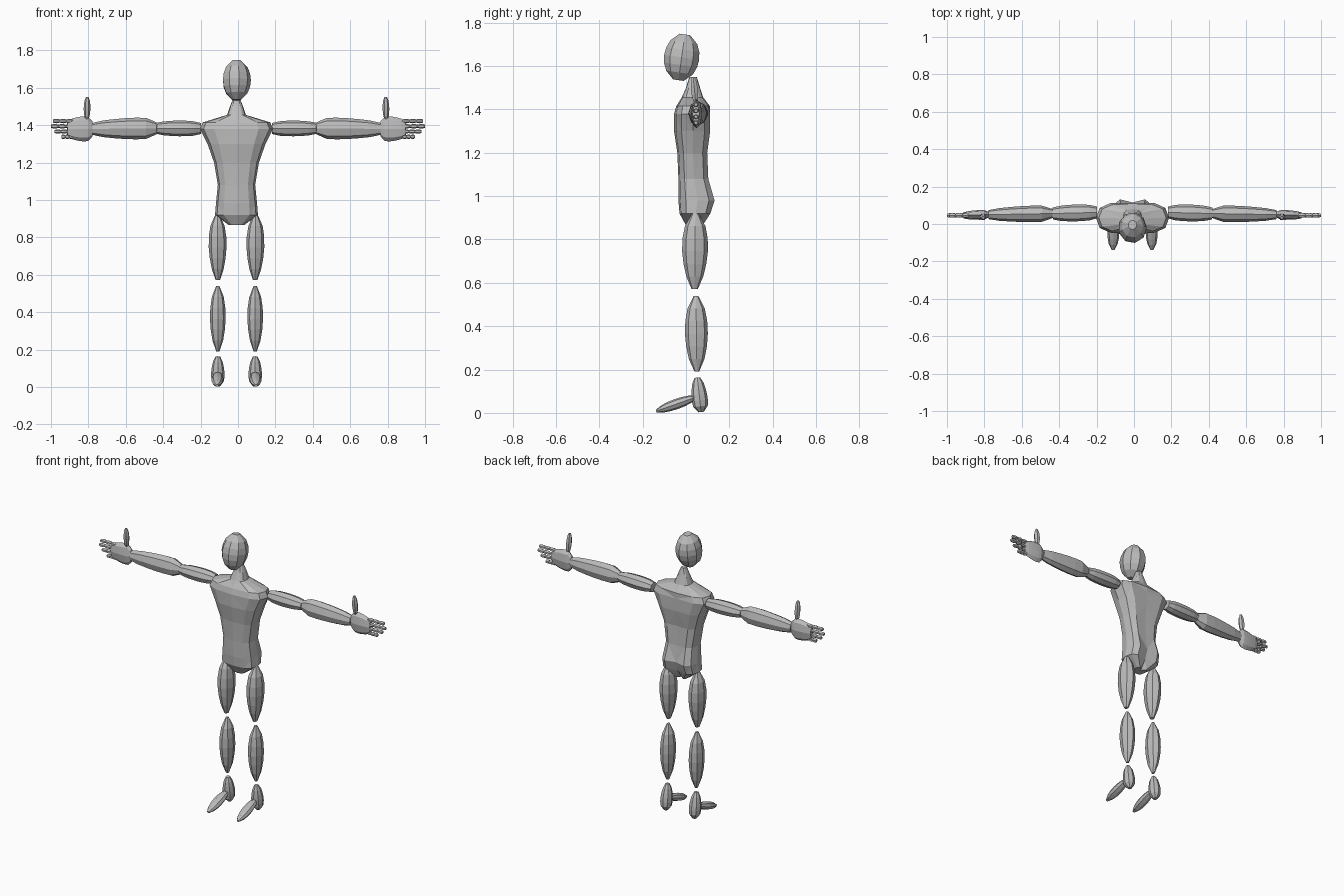
import bpy
import bmesh
from math import cos, sin, pi, copysign
from mathutils import Vector

cube = bpy.data.objects.get("Cube")
if cube:
    bpy.data.objects.remove(cube)

grey = bpy.data.materials.new("mannequin grey")
grey.use_nodes = True
grey.diffuse_color = (0.5, 0.5, 0.5, 1)
grey.node_tree.nodes["Principled BSDF"].inputs["Base Color"].default_value = grey.diffuse_color

ACROSS, UPRIGHT = Vector((1, 0, 0)), Vector((0, 0, 1))


def rounded(value, power):
    return copysign(abs(value) ** (2 / power), value)


def ring_points(middle, width, depth, sides, power=2):
    """A rounded outline around a point, spanned by two half-axis vectors."""
    angles = [2 * pi * i / sides for i in range(sides)]
    return [middle + width * rounded(cos(a), power) + depth * rounded(sin(a), power)
            for a in angles]


def skin(name, outlines):
    """Join a stack of outlines into one closed, flat-faced mesh."""
    bm = bmesh.new()
    rings = [[bm.verts.new(point) for point in outline] for outline in outlines]
    for low, high in zip(rings, rings[1:]):
        for i in range(len(low)):
            bm.faces.new((low[i - 1], low[i], high[i], high[i - 1]))
    bm.faces.new(rings[0])
    bm.faces.new(rings[-1])
    quads = [face for face in bm.faces if len(face.verts) == 4]
    bmesh.ops.triangulate(bm, faces=quads)
    bmesh.ops.recalc_face_normals(bm, faces=bm.faces)
    mesh = bpy.data.meshes.new(name)
    bm.to_mesh(mesh)
    bm.free()
    mesh.materials.append(grey)
    obj = bpy.data.objects.new(name, mesh)
    bpy.context.collection.objects.link(obj)


def spindle(name, start, end, half_width, half_depth, width_axis=ACROSS,
            blunt=0.25, swell=1, sides=8, steps=6):
    """A swollen limb from start to end. Blunt is the relative size of its ends;
    a swell below one moves the thickest place towards the start."""
    start, end = Vector(start), Vector(end)
    depth_axis = (end - start).normalized().cross(width_axis)
    outlines = []
    for step in range(steps + 1):
        t = step / steps
        size = blunt + (1 - blunt) * max(0, sin(pi * t ** swell)) ** 0.6
        outlines.append(ring_points(start.lerp(end, t), width_axis * half_width * size,
                                    depth_axis * half_depth * size, sides))
    skin(name, outlines)


# Head, leaning forward towards the chin
spindle("head", (-0.008, -0.035, 1.535), (-0.008, -0.005, 1.746), 0.077, 0.083,
        blunt=0.3, sides=9)

# Torso and neck: height, half width, front, back
torso_rows = [
    (0.865, 0.04, 0, 0.08),
    (0.92, 0.115, -0.03, 0.12),
    (0.98, 0.11, -0.035, 0.14),
    (1.08, 0.1, -0.035, 0.11),
    (1.2, 0.12, -0.04, 0.105),
    (1.3, 0.155, -0.055, 0.12),
    (1.38, 0.195, -0.055, 0.12),
    (1.415, 0.18, -0.045, 0.11),
    (1.455, 0.05, -0.02, 0.08),
    (1.5, 0.035, 0, 0.065),
    (1.55, 0.015, 0.015, 0.05),
]
torso = []
for height, half_width, front, back in torso_rows:
    middle = Vector((-0.008, (front + back) / 2, height))
    outline = ring_points(middle, ACROSS * half_width,
                          Vector((0, (back - front) / 2, 0)), 12, 2.8)
    # Spine groove, deepest between the buttocks
    if height < 1.4:
        outline[3].y -= 0.025 if height < 1 else 0.01
    torso.append(outline)
skin("torso", torso)

# Limbs, one side at a time
finger_names = ("little", "ring", "middle", "index")
fingertips = (0.945, 0.98, 1, 0.99)
bones = ("base", "middle", "tip")

for side, label in ((1, "left"), (-1, "right")):

    def place(x, y, z):
        return (side * x - 0.008, y, z)

    def arm_part(part, start, end, half_height, half_depth, blunt, swell):
        spindle(f"{label}_{part}", start, end, half_height, half_depth,
                UPRIGHT, blunt, swell)

    shoulder, elbow = place(0.19, 0.062, 1.382), place(0.427, 0.056, 1.383)
    wrist, knuckles = place(0.77, 0.05, 1.38), place(0.905, 0.046, 1.38)
    arm_part("upper_arm", shoulder, elbow, 0.042, 0.045, 0.7, 0.9)
    arm_part("forearm", elbow, wrist, 0.058, 0.044, 0.55, 0.55)
    arm_part("palm", wrist, knuckles, 0.067, 0.026, 0.6, 0.6)

    spindle(f"{label}_thumb", place(0.8, 0.045, 1.43), place(0.798, 0.033, 1.55),
            0.018, 0.018, blunt=0.4, sides=6)

    # Four fingers of three bones each, reaching past the knuckles
    for number, (finger, tip) in enumerate(zip(finger_names, fingertips)):
        height = 1.338 + number * 0.028
        root = Vector((side * 0.88, 0.046, height))
        end = Vector((side * tip, 0.046, height))
        for part, bone in enumerate(bones):
            spindle(f"{label}_{finger}_finger_{bone}", root.lerp(end, part / 3),
                    root.lerp(end, (part + 1) / 3), 0.012, 0.014, UPRIGHT,
                    blunt=0.65, sides=6, steps=4)

    # Legs, from the lower end of each part up
    spindle(f"{label}_thigh", place(0.1, 0.04, 0.572), place(0.102, 0.043, 0.92),
            0.048, 0.06, swell=1.2)
    spindle(f"{label}_shin", place(0.1, 0.05, 0.19), place(0.1, 0.046, 0.54),
            0.042, 0.053, blunt=0.2, swell=1.1)
    spindle(f"{label}_heel", place(0.1, 0.07, 0.004), place(0.1, 0.052, 0.163),
            0.036, 0.037, blunt=0.35, swell=0.7)
    spindle(f"{label}_foot", place(0.104, -0.138, 0.008), place(0.1, 0.05, 0.074),
            0.032, 0.024)
